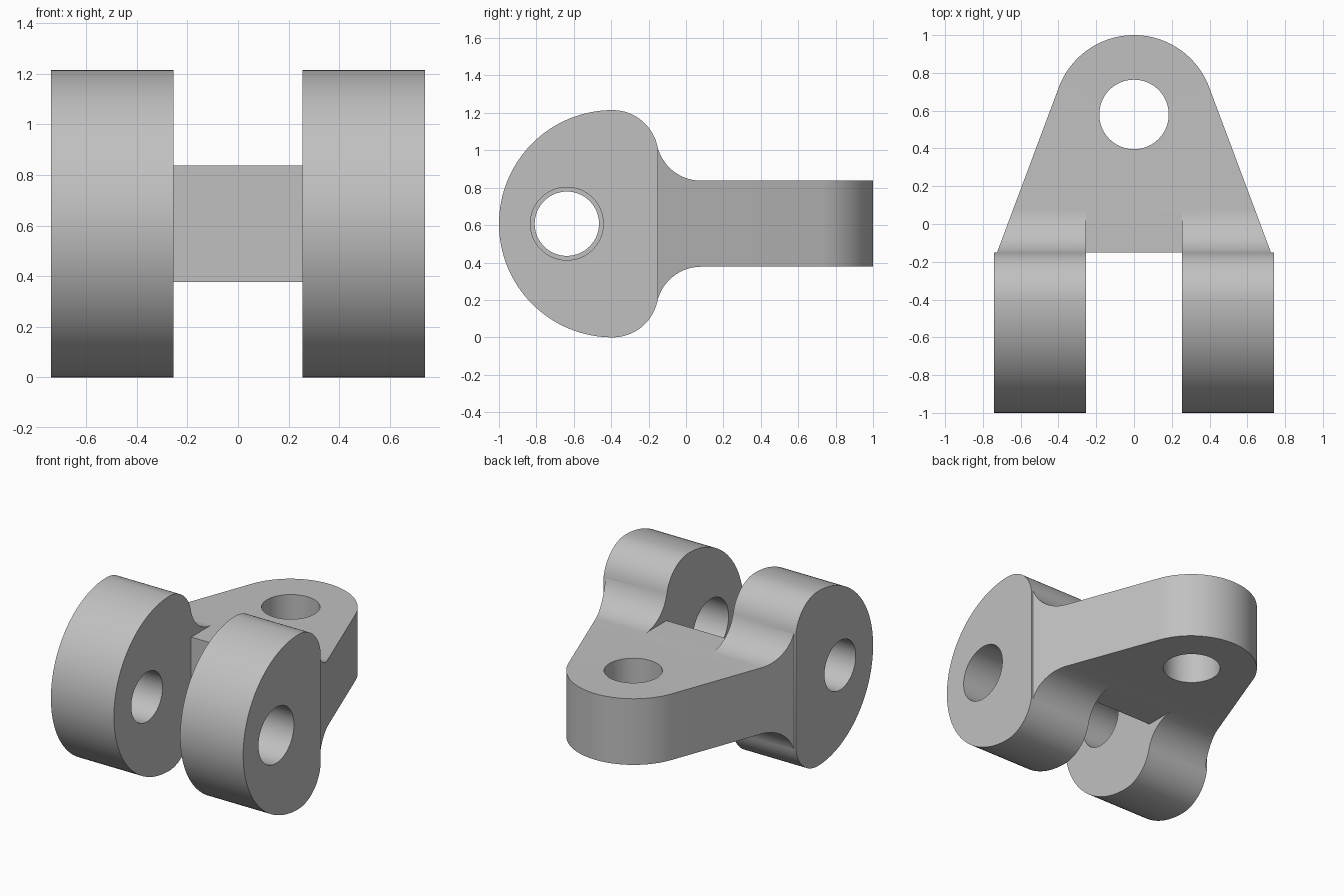
import bpy, bmesh, math
from mathutils import Vector

if "Cube" in bpy.data.objects:
    bpy.data.objects.remove(bpy.data.objects["Cube"], do_unlink=True)

MID = 0.6075           # centre height
HALF = 0.23            # half thickness of the tongue
LUG_IN, LUG_OUT = 0.255, 0.74
STEP = -0.15           # where the lugs meet the tongue


def arc(cx, cy, r, a0, a1, n):
    """Points along an arc, angles in radians."""
    return [(cx + r * math.cos(a0 + (a1 - a0) * i / n),
             cy + r * math.sin(a0 + (a1 - a0) * i / n)) for i in range(n + 1)]


def prism(name, pts, lo, hi, axis):
    """Extrude a closed outline: axis X takes (y, z) points, axis Z takes (x, y)."""
    place = (lambda p, d: Vector((d, *p))) if axis == "X" else (lambda p, d: Vector((*p, d)))
    bm = bmesh.new()
    face = bm.faces.new([bm.verts.new(place(p, lo)) for p in pts])
    new = bmesh.ops.extrude_face_region(bm, geom=[face])["geom"]
    shift = place((0, 0), hi - lo)
    bmesh.ops.translate(bm, vec=shift, verts=[g for g in new if isinstance(g, bmesh.types.BMVert)])
    bmesh.ops.recalc_face_normals(bm, faces=bm.faces)
    mesh = bpy.data.meshes.new(name)
    bm.to_mesh(mesh)
    bm.free()
    obj = bpy.data.objects.new(name, mesh)
    bpy.context.collection.objects.link(obj)
    return obj


def combine(body, tool, operation):
    """Apply a boolean and discard the helper."""
    tool.hide_render = True
    mod = body.modifiers.new("cut", "BOOLEAN")
    mod.operation, mod.solver, mod.object = operation, "EXACT", tool
    bpy.context.view_layer.objects.active = body
    bpy.ops.object.modifier_apply(modifier=mod.name)
    bpy.data.objects.remove(tool, do_unlink=True)


def circle(cx, cy, r):
    return arc(cx, cy, r, 0, 2 * math.pi, 64)[:-1]


# Side profile: big front arc, rounded shoulder, fillet into the tongue
pi = math.pi
nose_y, shoulder_r, fillet_r = MID - 1, 0.245, 0.24
shoulder_z = MID * 2 - shoulder_r
fillet_z = MID + HALF + fillet_r
lean = math.asin((fillet_z - shoulder_z) / (shoulder_r + fillet_r))
fillet_y = nose_y + (shoulder_r + fillet_r) * math.cos(lean)
upper = arc(nose_y, MID, MID, pi, pi / 2, 32)
upper += arc(nose_y, shoulder_z, shoulder_r, pi / 2, lean, 20)[1:]
upper += arc(fillet_y, fillet_z, fillet_r, pi + lean, 1.5 * pi, 20)[1:]
upper.append((1.1, MID + HALF))
lower = [(y, 2 * MID - z) for y, z in reversed(upper[1:])]
bracket = prism("clevis_bracket", upper + lower, -0.9, 0.9, "X")

# Plan outline: straight lugs, then a tapered tongue with a round end
eye_y, end_r, root = 0.575, 0.425, 0.725
dist = math.hypot(root, STEP - eye_y)
tangent = math.atan2(STEP - eye_y, root) + math.acos(end_r / dist)
plan = [(-LUG_OUT, STEP), (-LUG_OUT, -1.1), (LUG_OUT, -1.1), (LUG_OUT, STEP), (root, STEP)]
plan += arc(0, eye_y, end_r, tangent, pi - tangent, 40)
plan.append((-root, STEP))
combine(bracket, prism("plan_cutter", plan, -0.2, 1.4, "Z"), "INTERSECT")

# Gap between the lugs, leaving the tongue
t = HALF + 0.0004
gap = [(-1.2, -0.2), (0.3, -0.2), (0.3, MID - t), (STEP, MID - t),
       (STEP, MID + t), (0.3, MID + t), (0.3, 1.4), (-1.2, 1.4)]
combine(bracket, prism("gap_cutter", gap, -LUG_IN, LUG_IN, "X"), "DIFFERENCE")

# Pin holes: wider in the left lug, narrower in the right, upright in the tongue
pin_y = -0.637
for lo, hi, r in ((0, 1, 0.195), (-1, 0, 0.172)):
    combine(bracket, prism("pin_cutter", circle(pin_y, MID, r), lo, hi, "X"), "DIFFERENCE")
combine(bracket, prism("eye_cutter", circle(0, 0.58, 0.184), 0, 1.3, "Z"), "DIFFERENCE")

# Single grey finish
grey = bpy.data.materials.new("plain_grey")
grey.use_nodes = True
colour = (0.53, 0.53, 0.53, 1)
grey.diffuse_color = colour
grey.node_tree.nodes["Principled BSDF"].inputs["Base Color"].default_value = colour
bracket.data.materials.clear()
bracket.data.materials.append(grey)

bpy.ops.object.select_all(action="DESELECT")
bracket.select_set(True)
bpy.context.view_layer.objects.active = bracket
bpy.ops.object.shade_smooth_by_angle(angle=math.radians(25))
